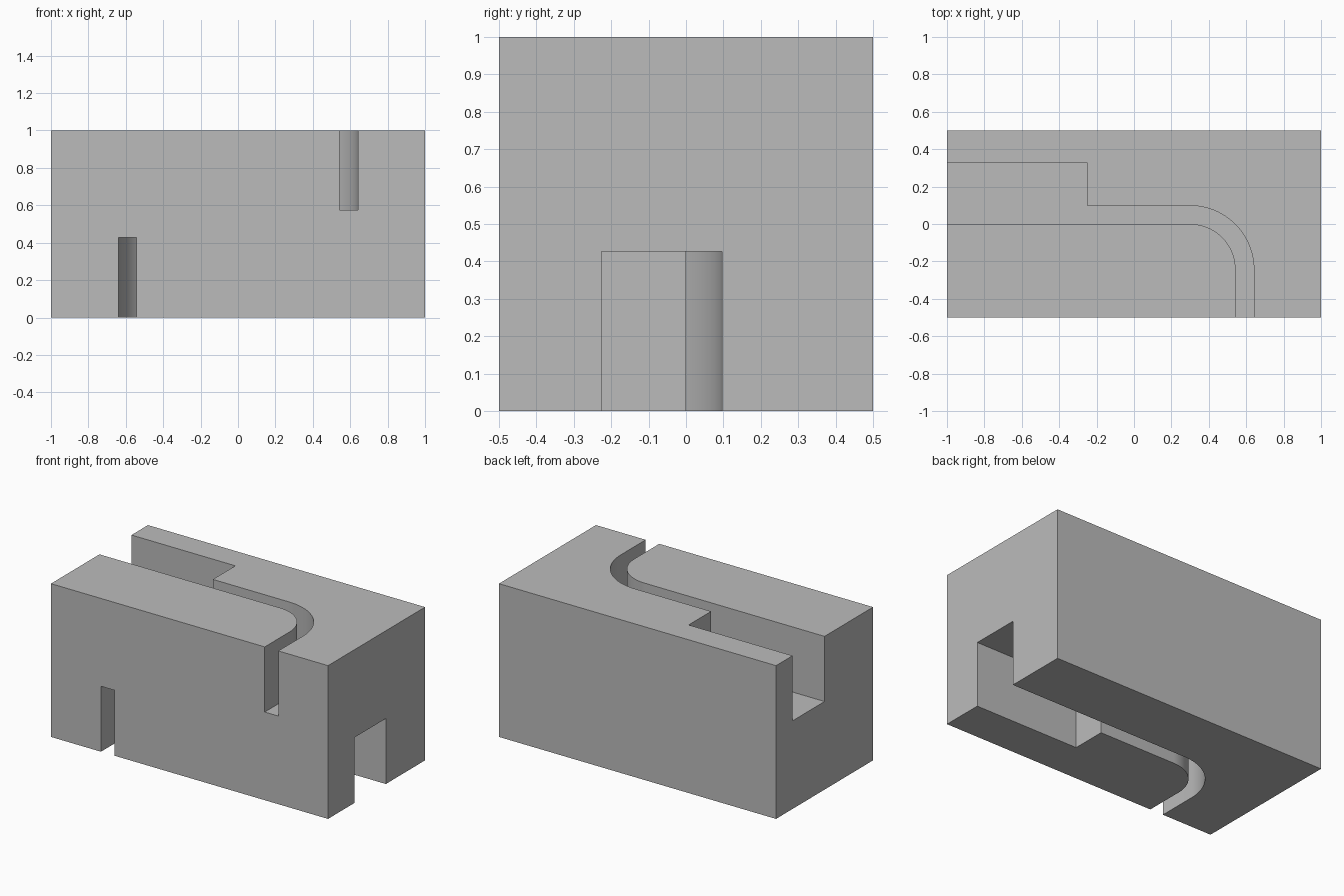
import bpy
import bmesh
from math import sin, cos, pi, radians

if "Cube" in bpy.data.objects:
    bpy.data.objects.remove(bpy.data.objects["Cube"])

grey = bpy.data.materials.new("grey")
grey.use_nodes = True
grey.diffuse_color = (0.5, 0.5, 0.5, 1)
grey.node_tree.nodes["Principled BSDF"].inputs["Base Color"].default_value = (0.5, 0.5, 0.5, 1)


def prism(name, outline, z0, z1):
    """Extrude a flat outline from z0 to z1."""
    bm = bmesh.new()
    face = bm.faces.new([bm.verts.new((x, y, z0)) for x, y in outline])
    ext = bmesh.ops.extrude_face_region(bm, geom=[face])
    top = [v for v in ext["geom"] if isinstance(v, bmesh.types.BMVert)]
    bmesh.ops.translate(bm, verts=top, vec=(0, 0, z1 - z0))
    bmesh.ops.recalc_face_normals(bm, faces=bm.faces)
    mesh = bpy.data.meshes.new(name)
    bm.to_mesh(mesh)
    bm.free()
    mesh.materials.append(grey)
    obj = bpy.data.objects.new(name, mesh)
    bpy.context.collection.objects.link(obj)
    return obj


def arc(cx, cy, r, start, end, steps=24):
    angles = [start + (end - start) * i / steps for i in range(steps + 1)]
    return [(cx + r * cos(a), cy + r * sin(a)) for a in angles]


def channel(side, wide, low, high):
    """Outline of a wide slot that narrows and bends to the front face."""
    cx, cy = 0.30, -0.243
    outer = arc(cx, cy, high - cy, pi / 2, 0)
    inner = arc(cx, cy, low - cy, 0, pi / 2)
    bend = outer + [(outer[-1][0], -0.6), (inner[0][0], -0.6)] + inner
    if wide > high:   # widened towards the back
        pts = [(-1.1, low), (-1.1, wide), (-0.25, wide), (-0.25, high)] + bend
    else:             # widened towards the front
        pts = [(-1.1, high)] + bend + [(-0.25, low), (-0.25, wide), (-1.1, wide)]
    return [(side * x, y) for x, y in pts]


# Solid block
block = prism("block", [(-1, -0.5), (1, -0.5), (1, 0.5), (-1, 0.5)], 0, 1)

# Channels cut into the top and the underside
cutters = [
    prism("top_channel_cutter", channel(1, 0.33, 0, 0.098), 0.575, 1.1),
    prism("bottom_channel_cutter", channel(-1, -0.226, 0, 0.096), -0.1, 0.427),
]
bpy.ops.object.select_all(action="DESELECT")
block.select_set(True)
bpy.context.view_layer.objects.active = block
for cutter in cutters:
    cutter.hide_render = True
    mod = block.modifiers.new(cutter.name, "BOOLEAN")
    mod.operation = "DIFFERENCE"
    mod.solver = "EXACT"
    mod.object = cutter
    bpy.ops.object.modifier_apply(modifier=mod.name)
    bpy.data.objects.remove(cutter)

bpy.ops.object.shade_smooth_by_angle(angle=radians(30))
